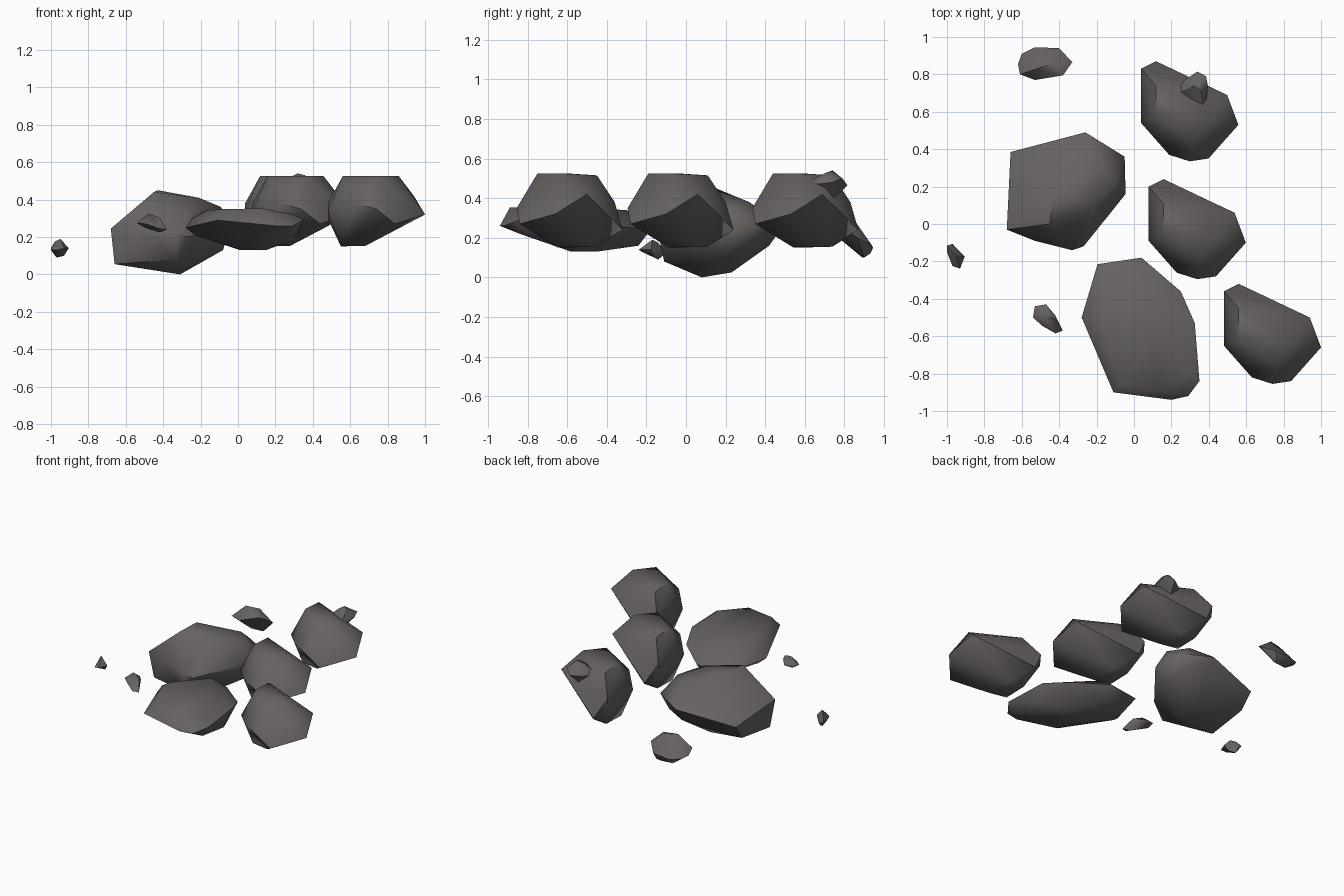
import bpy, bmesh, math

mat = bpy.data.materials.new("dark warm grey stone")
mat.diffuse_color = (0.135, 0.12, 0.12, 1)


def rock(name, pts, offset=(0, 0, 0)):
    """Faceted boulder: convex hull around a few corner points."""
    bm = bmesh.new()
    for p in pts:
        bm.verts.new([a + b for a, b in zip(p, offset)])
    res = bmesh.ops.convex_hull(bm, input=bm.verts[:])
    loose = [v for v in bm.verts if not v.link_faces]
    bmesh.ops.delete(bm, geom=loose, context='VERTS')
    bmesh.ops.recalc_face_normals(bm, faces=bm.faces[:])
    mesh = bpy.data.meshes.new(name)
    bm.to_mesh(mesh)
    bm.free()
    mesh.materials.append(mat)
    ob = bpy.data.objects.new(name, mesh)
    bpy.context.collection.objects.link(ob)
    bpy.ops.object.select_all(action='DESELECT')
    ob.select_set(True)
    bpy.context.view_layer.objects.active = ob
    bpy.ops.object.shade_smooth_by_angle(angle=math.radians(50))


# tall boulder on the left
rock("left_boulder", [
    (-.45, .0, .44), (-.43, .15, .45), (-.21, .1, .41), (-.2, .32, .38), (-.09, .22, .36),
    (-.68, -.03, .245), (-.66, .385, .2), (-.26, .49, .26), (-.05, .36, .27), (-.045, .16, .25),
    (-.27, -.12, .2), (-.33, -.14, .22), (-.53, -.09, .24),
    (-.66, .0, .055), (-.65, .3, .09), (-.31, .08, 0), (-.35, .23, .025),
    (-.08, .2, .13), (-.26, .42, .16), (-.33, -.11, .08), (-.1, .33, .16)])

# wide flat boulder at the front
rock("front_slab", [
    (-.18, -.5, .34), (-.07, -.86, .35), (.13, -.89, .352), (.12, -.55, .35), (.0, -.3, .34),
    (-.195, -.215, .24), (.04, -.18, .24), (.25, -.36, .26), (.325, -.53, .3), (.35, -.84, .29),
    (.30, -.8, .32), (.29, -.92, .26), (.2, -.94, .26), (-.11, -.90, .29), (-.28, -.5, .25),
    (-.245, -.5, .3), (-.23, -.48, .21), (.01, -.45, .13), (.15, -.45, .13), (.15, -.58, .13),
    (.02, -.58, .13), (.31, -.6, .19), (.02, -.24, .16), (.31, -.84, .22)])

# three matching boulders in a row on the right
BOULDER = [
    (.56, -.45, .515), (.86, -.63, .525), (.76, -.75, .525), (.56, -.6, .525),
    (.48, -.36, .38), (.48, -.37, .3), (.56, -.32, .24), (.94, -.5, .42), (1.0, -.66, .32),
    (.84, -.84, .27), (.74, -.855, .35), (.63, -.82, .38), (.48, -.65, .34),
    (.55, -.45, .155), (.55, -.62, .15), (.68, -.65, .152), (.66, -.46, .155)]
for name, off in [("right_boulder_front", (0, 0, 0)),
                  ("right_boulder_middle", (-.402, .56, 0)),
                  ("right_boulder_back", (-.442, 1.19, 0))]:
    rock(name, BOULDER, off)

# small stones scattered around
rock("back_left_stone", [
    (-.62, .855, .17), (-.6, .91, .16), (-.53, .945, .15), (-.4, .94, .16), (-.33, .865, .2),
    (-.38, .795, .25), (-.53, .77, .2), (-.61, .8, .2), (-.52, .83, .285), (-.43, .86, .275),
    (-.52, .89, .1), (-.43, .9, .1), (-.42, .93, .12)])
rock("far_left_pebble", [
    (-1, -.115, .14), (-.97, -.107, .12), (-.905, -.175, .14), (-.93, -.238, .14),
    (-.97, -.225, .13), (-1, -.15, .13), (-.98, -.14, .175), (-.95, -.17, .19),
    (-.93, -.16, .1), (-.97, -.14, .09)])
rock("front_left_pebble", [
    (-.53, -.44, .28), (-.47, -.43, .28), (-.42, -.49, .29), (-.38, -.57, .24),
    (-.42, -.585, .245), (-.49, -.545, .27), (-.54, -.5, .275), (-.48, -.49, .325),
    (-.42, -.51, .305), (-.42, -.53, .225), (-.5, -.48, .25)])
rock("perched_stone", [
    (.22, .69, .46), (.27, .77, .46), (.34, .815, .465), (.385, .79, .5), (.395, .74, .48),
    (.38, .575, .46), (.32, .62, .47), (.32, .74, .54), (.36, .71, .53), (.29, .72, .525),
    (.32, .75, .40)])
